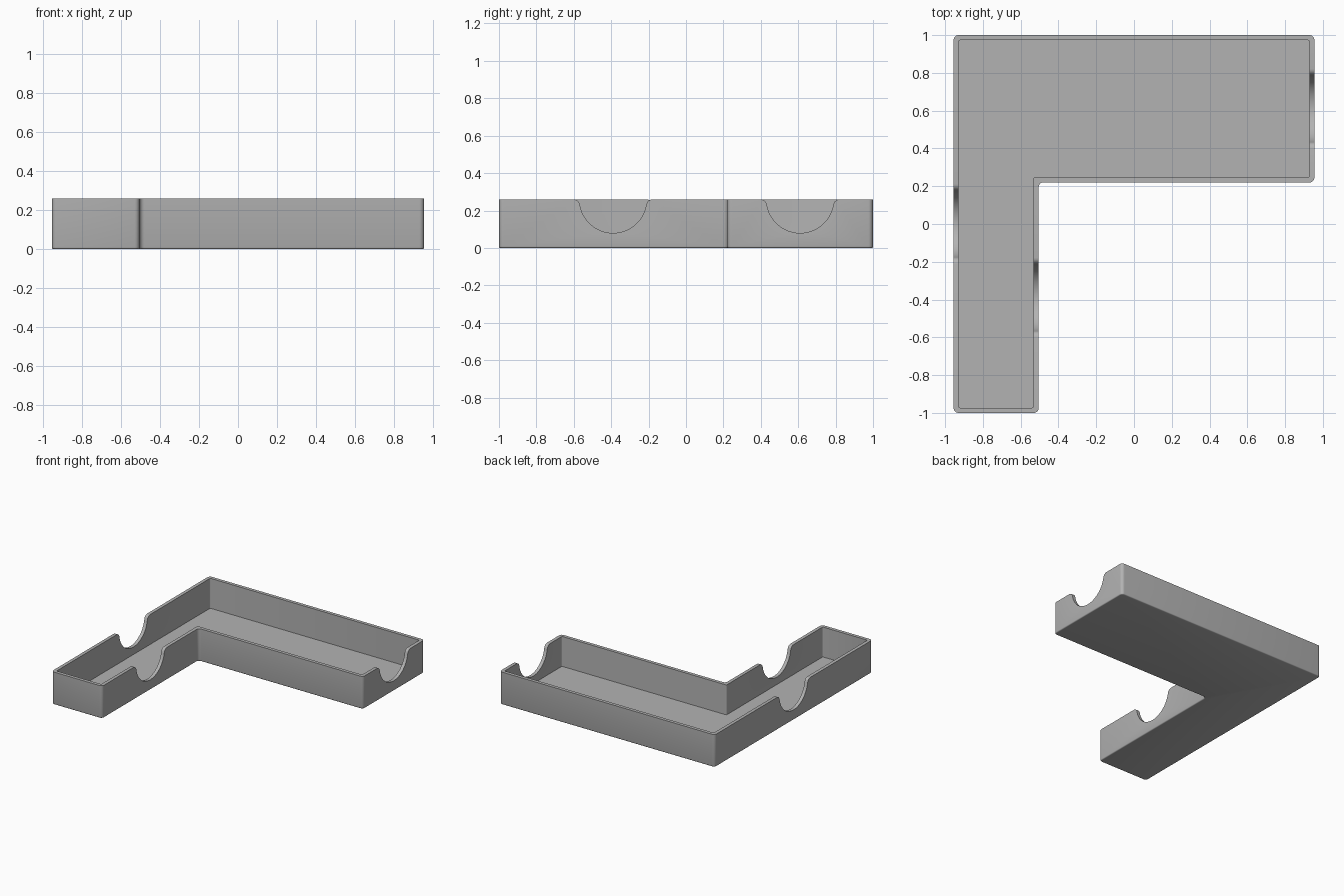
import bpy
import bmesh
import math
from mathutils import Vector

if "Cube" in bpy.data.objects:
    bpy.data.objects.remove(bpy.data.objects["Cube"], do_unlink=True)

HEIGHT, WALL, FLOOR = 0.26, 0.027, 0.02

grey = bpy.data.materials.new("plain grey")
grey.use_nodes = True
grey.diffuse_color = (0.45, 0.45, 0.45, 1)
grey.node_tree.nodes["Principled BSDF"].inputs["Base Color"].default_value = grey.diffuse_color


def prism(name, points, direction):
    """Extrude a flat outline of 3D points along a direction."""
    bm = bmesh.new()
    face = bm.faces.new([bm.verts.new(p) for p in points])
    moved = bmesh.ops.extrude_face_region(bm, geom=[face])["geom"]
    bmesh.ops.translate(bm, vec=Vector(direction),
                        verts=[g for g in moved if isinstance(g, bmesh.types.BMVert)])
    bmesh.ops.recalc_face_normals(bm, faces=bm.faces[:])
    mesh = bpy.data.meshes.new(name)
    bm.to_mesh(mesh)
    bm.free()
    obj = bpy.data.objects.new(name, mesh)
    bpy.context.collection.objects.link(obj)
    mesh.materials.append(grey)
    return obj


def bevel_edges(obj, width, segments, rule):
    bm = bmesh.new()
    bm.from_mesh(obj.data)
    edges = [e for e in bm.edges if rule(*(v.co for v in e.verts))]
    bmesh.ops.bevel(bm, geom=edges, offset=width, segments=segments,
                    profile=0.5, affect='EDGES')
    bm.to_mesh(obj.data)
    bm.free()


def upright(a, b):
    return abs(a.z - b.z) > 0.1


def l_outline(inset, z):
    left, right, back, front = -0.955 + inset, 0.955 - inset, 1 - inset, -1 + inset
    inner_x, inner_y = -0.505 - inset, 0.22 + inset
    return [(left, front, z), (inner_x, front, z), (inner_x, inner_y, z),
            (right, inner_y, z), (right, back, z), (left, back, z)]


def cut(obj, cutter):
    mod = obj.modifiers.new("cut", 'BOOLEAN')
    mod.operation, mod.solver, mod.object = 'DIFFERENCE', 'EXACT', cutter
    bpy.context.view_layer.objects.active = obj
    bpy.ops.object.modifier_apply(modifier=mod.name)
    bpy.data.objects.remove(cutter, do_unlink=True)


# L-shaped body with rounded corners and a softened bottom edge
tray = prism("tray", l_outline(0, 0), (0, 0, HEIGHT))
bevel_edges(tray, 0.025, 5, upright)
bevel_edges(tray, 0.008, 3, lambda a, b: a.z < 0.001 and b.z < 0.001)

# Hollow interior
cavity = prism("cavity", l_outline(WALL, FLOOR), (0, 0, 0.5))
bevel_edges(cavity, 0.008, 3, upright)
cut(tray, cavity)


# Half-round notches with flared lips
def notch_profile(radius=0.18, lip=0.035):
    reach = math.sqrt((radius + lip) ** 2 - lip ** 2)
    tilt = math.asin(lip / (radius + lip))
    side = [(reach, 0.1), (reach, 0)]
    for i in range(1, 6):
        a = math.pi / 2 + (math.pi / 2 - tilt) * i / 5
        side.append((reach + lip * math.cos(a), -lip + lip * math.sin(a)))
    for i in range(1, 13):
        a = tilt + (math.pi / 2 - tilt) * i / 12
        side.append((radius * math.cos(a), -radius * math.sin(a)))
    return side + [(-y, z) for y, z in reversed(side[:-1])]


for x, y in ((0.94, 0.61), (-0.52, -0.39), (-0.94, 0)):
    points = [(x - 0.05, y + py, HEIGHT + pz) for py, pz in notch_profile()]
    cut(tray, prism("notch", points, (0.1, 0, 0)))

bpy.ops.object.select_all(action='DESELECT')
tray.select_set(True)
bpy.context.view_layer.objects.active = tray
bpy.ops.object.shade_smooth_by_angle(angle=math.radians(35))
